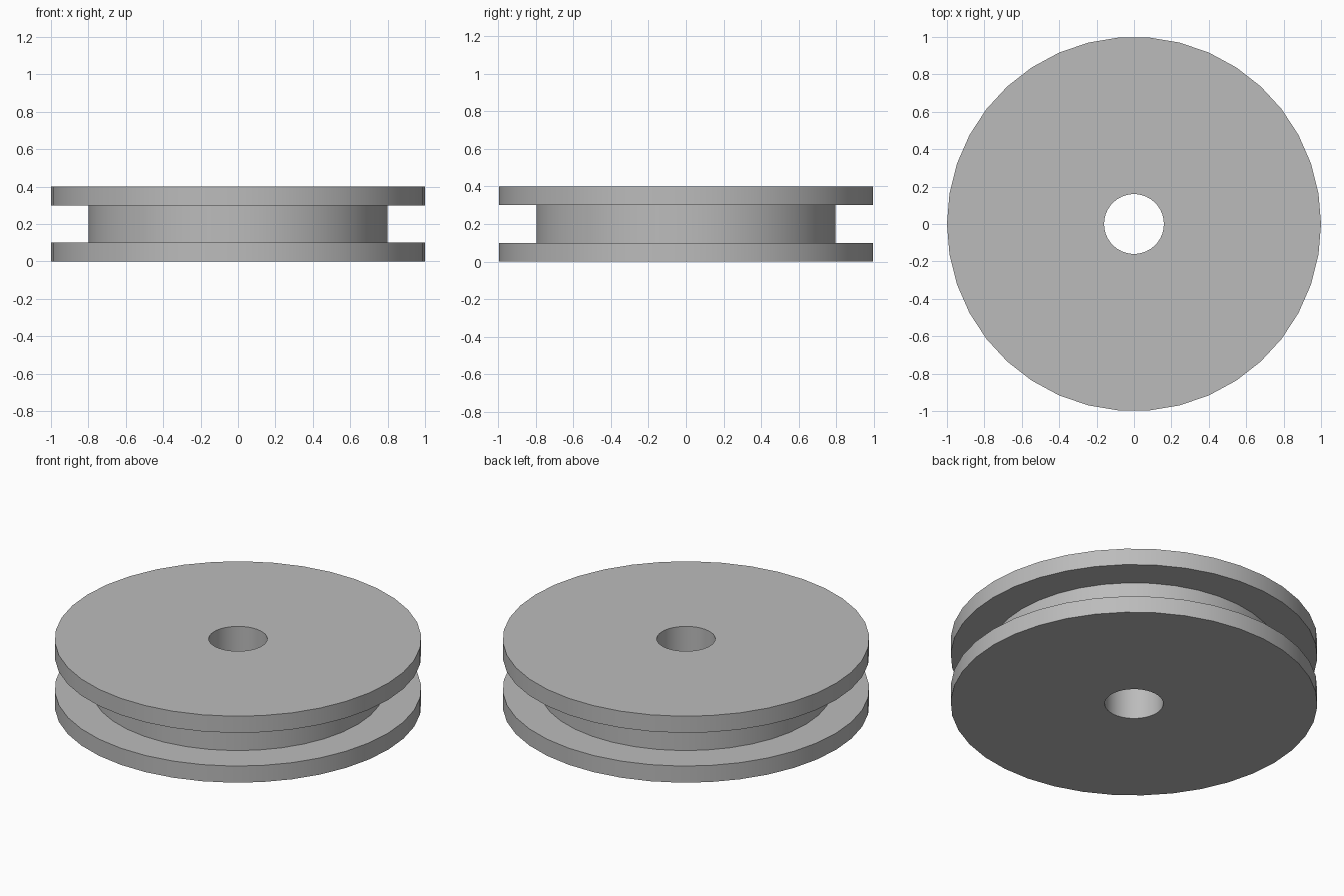
import bpy
import bmesh
import math
from mathutils import Matrix, Vector

if "Cube" in bpy.data.objects:
    bpy.data.objects.remove(bpy.data.objects["Cube"], do_unlink=True)

SIDES = 38
RIM, HUB, BORE = 1.0, 0.8, 0.16
HEIGHT, FLANGE = 0.4, 0.1


def make_material(name, color):
    mat = bpy.data.materials.new(name)
    mat.use_nodes = True
    mat.diffuse_color = color
    mat.node_tree.nodes["Principled BSDF"].inputs["Base Color"].default_value = color
    return mat


def lathe(name, profile, mat):
    """Turn a closed (radius, height) profile around the z axis."""
    bm = bmesh.new()
    rings = []
    for i in range(SIDES):
        turn = Matrix.Rotation(math.tau * i / SIDES, 3, "Z")
        rings.append([bm.verts.new(turn @ Vector((r, 0, z))) for r, z in profile])
    for i, ring in enumerate(rings):
        following = rings[(i + 1) % SIDES]
        for j in range(len(profile)):
            k = (j + 1) % len(profile)
            bm.faces.new((ring[j], following[j], following[k], ring[k]))
    bmesh.ops.recalc_face_normals(bm, faces=bm.faces)
    mesh = bpy.data.meshes.new(name)
    bm.to_mesh(mesh)
    bm.free()
    mesh.materials.append(mat)
    obj = bpy.data.objects.new(name, mesh)
    bpy.context.collection.objects.link(obj)
    bpy.ops.object.select_all(action="DESELECT")
    obj.select_set(True)
    bpy.context.view_layer.objects.active = obj
    bpy.ops.object.shade_smooth_by_angle(angle=math.radians(30))
    return obj


# Grooved wheel: two flanges, a recessed hub and a through bore in one solid
lower = [(BORE, 0), (RIM, 0), (RIM, FLANGE), (HUB, FLANGE)]
upper = [(r, HEIGHT - z) for r, z in reversed(lower)]
lathe("pulley_wheel", lower + upper, make_material("plain grey", (0.5, 0.5, 0.5, 1)))
